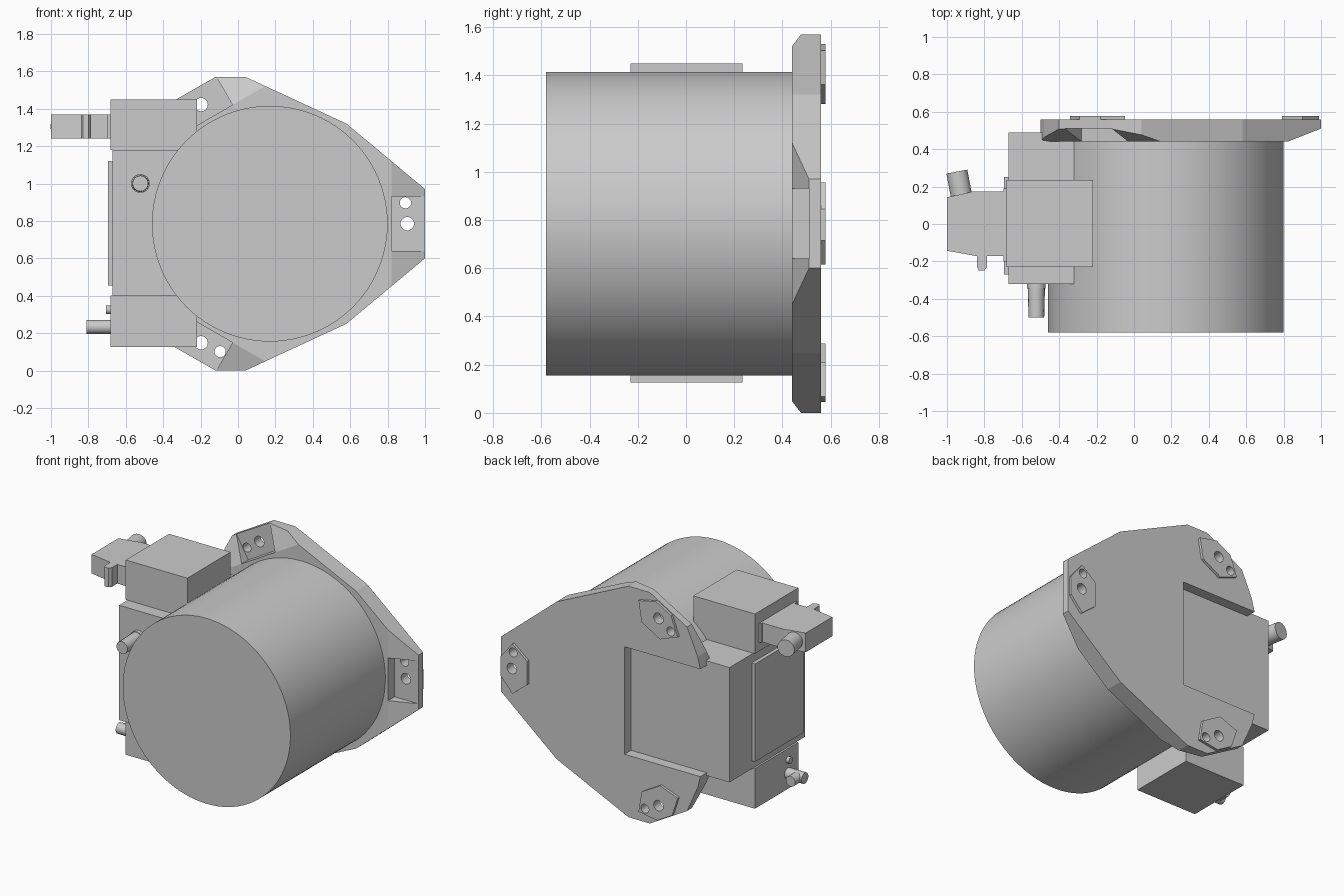
import bpy, bmesh, math
from mathutils import Vector

if "Cube" in bpy.data.objects:
    bpy.data.objects.remove(bpy.data.objects["Cube"])

CX, CZ = 0.17, 0.785          # drum axis
ANGLES = [math.radians(a) for a in (0, 120, 240)]


def finish(name, bm):
    bmesh.ops.recalc_face_normals(bm, faces=bm.faces)
    me = bpy.data.meshes.new(name)
    bm.to_mesh(me)
    bm.free()
    ob = bpy.data.objects.new(name, me)
    bpy.context.collection.objects.link(ob)
    return ob


def prism_bm(pts, a, b, axis='Y'):
    """Extrude a profile along Y (x,z points) or Z (x,y points)."""
    put = (lambda p, d: (p[0], d, p[1])) if axis == 'Y' else (lambda p, d: (p[0], p[1], d))
    bm = bmesh.new()
    face = bm.faces.new([bm.verts.new(put(p, a)) for p in pts])
    new = bmesh.ops.extrude_face_region(bm, geom=[face])['geom']
    off = Vector(put((0, 0), b - a))
    bmesh.ops.translate(bm, vec=off, verts=[v for v in new if isinstance(v, bmesh.types.BMVert)])
    return bm


def prism(name, pts, a, b, axis='Y'):
    return finish(name, prism_bm(pts, a, b, axis))


def box(name, x, y, z):
    return prism(name, [(x[0], z[0]), (x[1], z[0]), (x[1], z[1]), (x[0], z[1])], *y)


def rod(name, p, q, r, r2=None, sides=32):
    p, q = Vector(p), Vector(q)
    bm = bmesh.new()
    bmesh.ops.create_cone(bm, cap_ends=True, segments=sides, radius1=r,
                          radius2=r if r2 is None else r2, depth=(q - p).length)
    ob = finish(name, bm)
    rot = Vector((0, 0, 1)).rotation_difference(q - p).to_matrix().to_4x4()
    rot.translation = (p + q) / 2
    ob.data.transform(rot)
    for f in ob.data.polygons:
        f.use_smooth = len(f.vertices) == 4
    select(ob)
    bpy.ops.object.shade_smooth_by_angle(angle=math.radians(30))
    return ob


def select(ob):
    bpy.ops.object.select_all(action='DESELECT')
    ob.select_set(True)
    bpy.context.view_layer.objects.active = ob


def cut(ob, cutter, keep=False):
    cutter.hide_render = True
    m = ob.modifiers.new("cut", 'BOOLEAN')
    m.operation, m.solver, m.object = 'DIFFERENCE', 'EXACT', cutter
    select(ob)
    bpy.ops.object.modifier_apply(modifier=m.name)
    if not keep:
        bpy.data.objects.remove(cutter)


def turn(r, t, a):
    """Radial / tangential position at a mounting corner -> (x, z)."""
    return (CX + r * math.cos(a) - t * math.sin(a), CZ + r * math.sin(a) + t * math.cos(a))


# drum
rod("drum", (CX, -0.58, CZ), (CX, 0.46, CZ), 0.63, sides=96)

# mounting plate: three-cornered outline, each front corner sloped off
half = [(1, 0.97), (0.58, 1.32), (0.04, 1.57), (-0.12, 1.57), (-0.40, 1.41), (-0.48, 1.23), (-0.5, 1.15)]
outline = half + [(x, 2 * CZ - z) for x, z in reversed(half)]
bm = prism_bm(outline, 0.44, 0.56)
for a in ANGLES:
    x, z = turn(0.65, 0, a)
    normal = Vector((0.07 * math.cos(a), -0.18, 0.07 * math.sin(a)))
    bmesh.ops.bisect_plane(bm, geom=bm.verts[:] + bm.edges[:] + bm.faces[:], dist=1e-5,
                           plane_co=(x, 0.4401, z), plane_no=normal.normalized(), clear_outer=True)
    bmesh.ops.holes_fill(bm, edges=[e for e in bm.edges if e.is_boundary], sides=0)
plate = finish("mounting_plate", bm)
cut(plate, box("notch_cutter", (-0.7, 0.07), (0.3, 0.7), (0.42, 1.15)))

# pockets, hexagonal back pads and bolt holes at the three corners
pad_shape = [(0.82, -0.07), (0.82, 0.06), (0.73, 0.17), (0.62, 0.08), (0.62, -0.08), (0.73, -0.17)]
pocket = [(0.65, -0.145), (0.9, -0.145), (0.9, 0.145), (0.65, 0.145)]
for i, a in enumerate(ANGLES):
    cut(plate, prism("pocket_cutter", [turn(r, t, a) for r, t in pocket], 0.3, 0.51))
    pad = prism(f"mounting_pad_{i + 1}", [turn(r, t, a) for r, t in pad_shape], 0.56, 0.578)
    for r, t, rad in ((0.735, 0, 0.036), (0.725, 0.112, 0.03)):
        x, z = turn(r, t, a)
        drill = rod("drill_cutter", (x, 0.3, z), (x, 0.7, z), rad, sides=24)
        cut(plate, drill, keep=True)
        cut(pad, drill)

# side housing with upper and lower blocks and a side panel
box("side_housing", (-0.67, 0.1), (-0.32, 0.49), (0.40, 1.18))
box("upper_block", (-0.683, -0.22), (-0.23, 0.235), (1.18, 1.45))
box("lower_block", (-0.683, -0.22), (-0.23, 0.235), (0.127, 0.40))
box("side_panel", (-0.695, -0.6), (-0.27, 0.25), (0.455, 1.12))

# plug on the upper block, with its locking lever in the profile
plug = [(-0.68, 0.175), (-0.86, 0.175), (-0.895, 0.165), (-1, 0.143), (-1, -0.143), (-0.84, -0.172),
        (-0.84, -0.23), (-0.83, -0.248), (-0.8, -0.248), (-0.787, -0.23), (-0.787, -0.172), (-0.68, -0.172)]
prism("plug", plug, 1.24, 1.37, 'Z')
box("plug_collar", (-0.697, -0.68), (-0.2, 0.19), (1.24, 1.37))
rod("plug_cable_stub", (-0.917, 0.12, 1.305), (-0.947, 0.28, 1.305), 0.057)

# front socket: tapered stub with a collar
rod("front_socket", (-0.522, -0.5, 1.0), (-0.522, -0.3, 1.0), 0.042, 0.047, 16)
rod("front_socket_collar", (-0.522, -0.345, 1.0), (-0.522, -0.31, 1.0), 0.05)
box("front_switch", (-0.573, -0.535), (-0.327, -0.31), (0.75, 0.83))

# fittings on the lower block
rod("lower_fitting", (-0.81, -0.12, 0.233), (-0.67, -0.12, 0.233), 0.037)
rod("lower_fitting_branch", (-0.765, -0.12, 0.233), (-0.765, -0.03, 0.233), 0.035)
rod("lower_button", (-0.705, -0.12, 0.325), (-0.67, -0.12, 0.325), 0.022)
